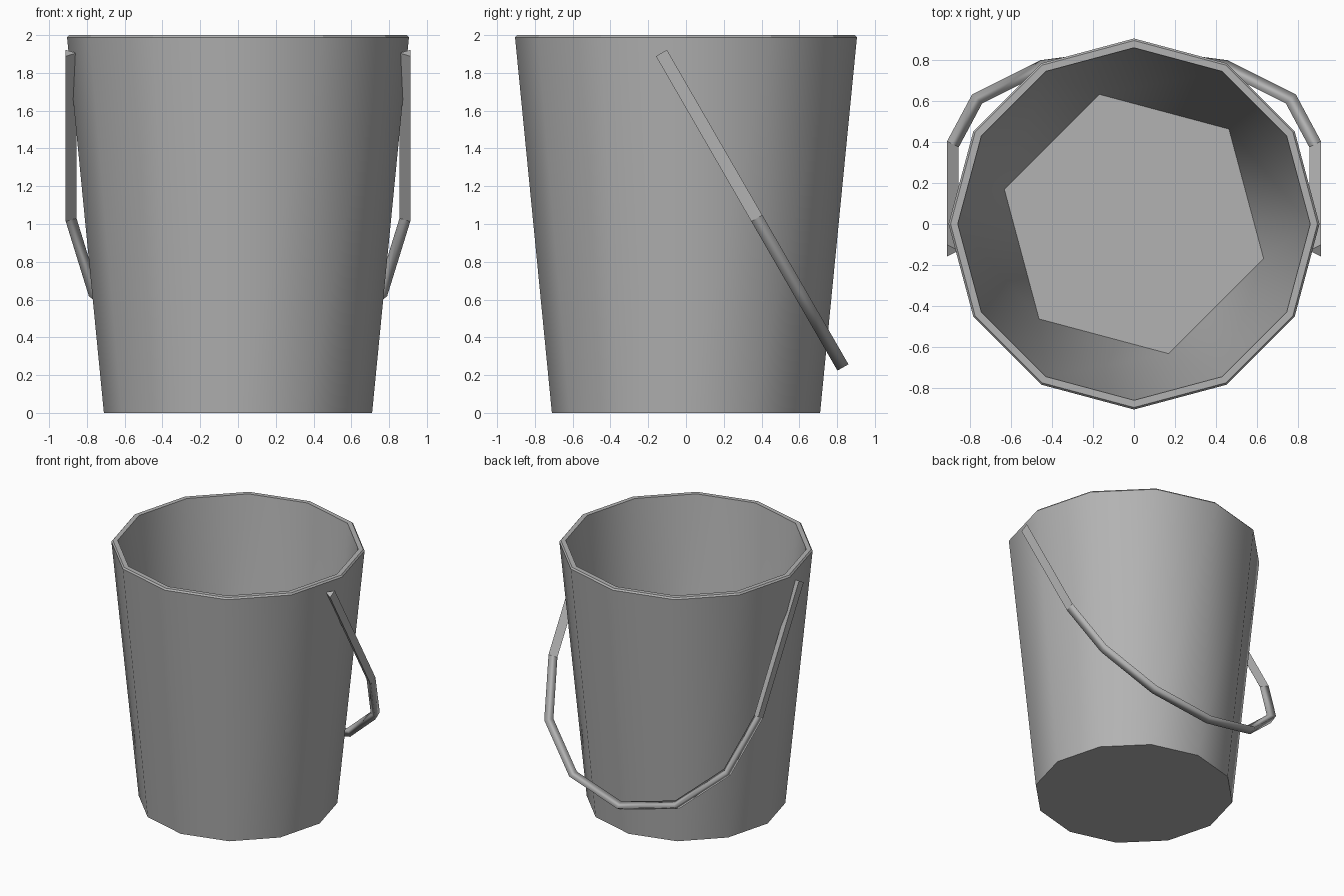
import bpy, bmesh, math
from mathutils import Vector

cube = bpy.data.objects.get("Cube")
if cube:
    bpy.data.objects.remove(cube, do_unlink=True)

grey = bpy.data.materials.new("plain grey")
grey.use_nodes = True
colour = (0.45, 0.45, 0.45, 1)
grey.diffuse_color = colour
grey.node_tree.nodes["Principled BSDF"].inputs["Base Color"].default_value = colour


def make_object(name, bm):
    bmesh.ops.recalc_face_normals(bm, faces=bm.faces[:])
    mesh = bpy.data.meshes.new(name)
    bm.to_mesh(mesh)
    bm.free()
    mesh.materials.append(grey)
    obj = bpy.data.objects.new(name, mesh)
    bpy.context.collection.objects.link(obj)
    return obj


def ring(bm, radius, z, sides=12, turn=0):
    angles = [math.radians(turn) + math.tau * i / sides for i in range(sides)]
    return [bm.verts.new((radius * math.cos(a), radius * math.sin(a), z)) for a in angles]


def bridge(bm, a, b, smooth):
    n = len(a)
    for i in range(n):
        j = (i + 1) % n
        bm.faces.new((a[i], a[j], b[j], b[i])).smooth = smooth


# Bucket shell: tapered twelve-sided wall with a thin flat rim
bm = bmesh.new()
base = ring(bm, 0.71, 0)
shoulder = ring(bm, 0.905, 1.988)
rim_outer = ring(bm, 0.895, 2)
rim_inner = ring(bm, 0.86, 2)
floor = ring(bm, 0.655, 0.08, 6, 45)
bm.faces.new(base)
bm.faces.new(floor)
bridge(bm, base, shoulder, True)
bridge(bm, shoulder, rim_outer, False)
bridge(bm, rim_outer, rim_inner, False)

# Inner wall: two rim corners meet each corner of the six-sided floor
for k in range(6):
    a, b, c = (rim_inner[(2 * k + 1 + i) % 12] for i in range(3))
    low, following = floor[k], floor[(k + 1) % 6]
    for corners in ((a, b, low), (b, c, following, low)):
        bm.faces.new(corners).smooth = True
make_object("bucket", bm)

# Handle: triangular bar swept along two straight arms and a half circle
pivot = Vector((0, -0.13, 1.905))
down = Vector((0, 0.5, -math.sqrt(0.75)))
across = Vector((0, math.sqrt(0.75), 0.5))
arm, outer, inner, half_width = 1.01, 0.912, 0.855, 0.0335
stations = [(0, 0)] + [(arm, math.pi * i / 6) for i in range(7)] + [(0, math.pi)]

bm = bmesh.new()
sections = []
for drop, angle in stations:
    outward = Vector((math.cos(angle), 0, 0)) + down * math.sin(angle)
    centre = pivot + down * drop
    sections.append([bm.verts.new(centre + outward * r + across * w)
                     for r, w in ((outer, half_width), (inner, 0), (outer, -half_width))])
for i in range(len(sections) - 1):
    bridge(bm, sections[i], sections[i + 1], 0 < i < len(sections) - 2)
bm.faces.new(sections[0])
bm.faces.new(sections[-1])
make_object("handle", bm)
